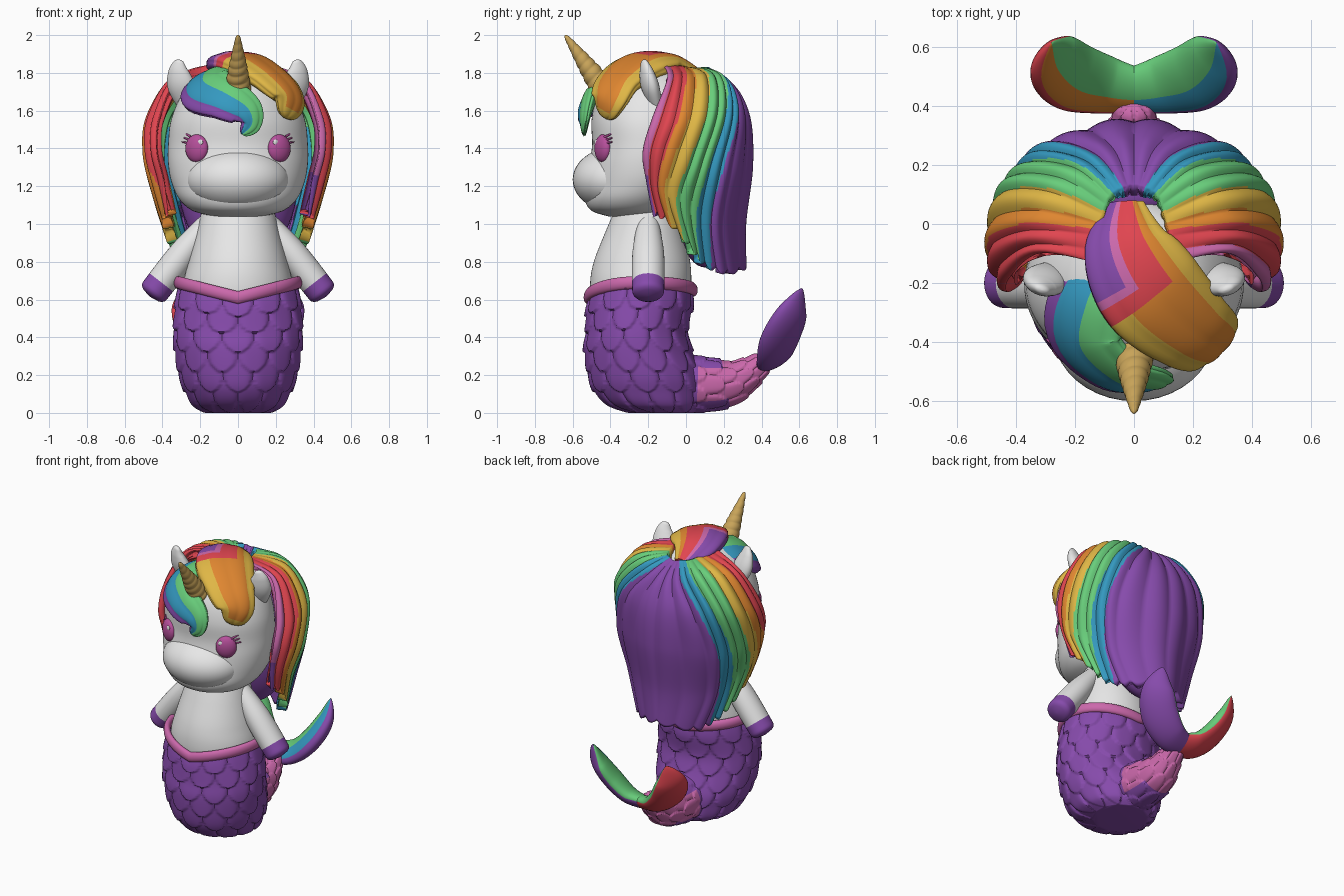
import bpy, bmesh, math
from mathutils import Vector

if "Cube" in bpy.data.objects:
    bpy.data.objects.remove(bpy.data.objects["Cube"])

COLOURS = {
    "white": (.8, .8, .8), "purple": (.24, .07, .41), "pink": (.6, .14, .41),
    "red": (.75, .06, .08), "orange": (.74, .24, .03), "yellow": (.74, .47, .06),
    "green": (.14, .62, .2), "blue": (.035, .32, .53), "gold": (.58, .37, .1),
    "magenta": (.47, .08, .33),
}
MATS = {}
for label, rgb in COLOURS.items():
    mat = bpy.data.materials.new(label)
    mat.use_nodes = True
    mat.diffuse_color = (*rgb, 1)
    mat.node_tree.nodes["Principled BSDF"].inputs["Base Color"].default_value = (*rgb, 1)
    MATS[label] = mat

TAU = 2 * math.pi
HEAD = Vector((0, -.2, 1.5))


def spline(pts, t):
    """Smooth curve through points, t from 0 to 1."""
    n = len(pts) - 1
    s = min(max(t, 0), 1) * n
    i = min(int(s), n - 1)
    f = s - i
    a, b, c, d = pts[max(i - 1, 0)], pts[i], pts[i + 1], pts[min(i + 2, n)]
    return b + ((c - a) + ((a * 2 - b * 5 + c * 4 - d) + ((b - c) * 3 + d - a) * f) * f) * (f / 2)


def grid(name, nu, nv, point, colour, wrap=True, cap=True, side=1):
    """Surface from point(u, v); colour is a name or a rule of (u, v)."""
    rule = colour if callable(colour) else (lambda u, v: colour)
    me = bpy.data.meshes.new(name)
    ob = bpy.data.objects.new(name, me)
    bpy.context.collection.objects.link(ob)
    slots = []

    def slot(u, v):
        label = rule(u, v)
        if label not in slots:
            slots.append(label)
            me.materials.append(MATS[label])
        return slots.index(label)

    bm = bmesh.new()
    cols = []
    for i in range(nu if wrap else nu + 1):
        col = []
        for j in range(nv + 1):
            p = point(i / nu, j / nv)
            col.append(bm.verts.new((p.x * side, p.y, max(p.z, 0))))
        cols.append(col)
    for i in range(nu):
        a, b = cols[i], cols[(i + 1) % len(cols)]
        for j in range(nv):
            face = bm.faces.new((a[j], b[j], b[j + 1], a[j + 1]))
            face.material_index = slot((i + .5) / nu, (j + .5) / nv)
    if cap:
        for j in (0, nv):
            face = bm.faces.new([c[j] for c in cols])
            face.material_index = slot(.75, j / nv)
    bmesh.ops.remove_doubles(bm, verts=bm.verts, dist=1e-5)
    bmesh.ops.recalc_face_normals(bm, faces=bm.faces)
    bm.to_mesh(me)
    bm.free()
    bpy.ops.object.select_all(action='DESELECT')
    ob.select_set(True)
    bpy.context.view_layer.objects.active = ob
    bpy.ops.object.shade_smooth_by_angle(angle=math.radians(55))
    return ob


def stack(name, rings, colour, nu=64, nv=48, bump=None, warp=None):
    """Stacked ellipses given as (z, centre y, half width, half depth)."""
    rings = [Vector(r) for r in rings]

    def point(u, v):
        z, cy, rx, ry = spline(rings, v)
        a = u * TAU
        b = bump(u, z) if bump else 0
        return Vector(((rx + b) * math.cos(a), cy + (ry + b) * math.sin(a),
                       warp(a, z) if warp else z))
    return grid(name, nu, nv, point, colour)


def sweep(name, path, colour, flat=1, normal=None, side=1, bump=None, nu=32, nv=40):
    """Rounded tube along (x, y, z, half width); a colour rule gets (across, up, along)."""
    path = [Vector(p) for p in path]

    def point(u, v):
        p = spline(path, v)
        t = (spline(path, v + .01) - spline(path, v - .01)).xyz.normalized()
        n = Vector(normal) if normal else p.xyz - HEAD
        lat = t.cross(n).normalized()
        up = lat.cross(t)
        w = max(p.w, .003)
        if v > .9:
            w *= math.sqrt(max(1 - ((v - .9) / .1) ** 2, .01))
        if bump:
            w += bump(u, v)
        return p.xyz + lat * (w * math.cos(u * TAU)) + up * (w * flat * math.sin(u * TAU))
    rule = colour
    if callable(colour):
        def rule(u, v):
            return colour(math.cos(u * TAU), math.sin(u * TAU), v)
    return grid(name, nu, nv, point, rule, side=side)


def scales(u, z, count=12, h=.11):
    """Height of overlapping fish scales, upper rows over lower ones."""
    for k in range(8, -3, -1):
        d = ((u * count + k * .5) % 1 - .5) * 2
        edge = k * h + h * (1 - math.sqrt(1 - d * d))
        if z > edge:
            return .02 * (1 - d ** 4) * (1 - min(1, (z - edge) / (1.7 * h))) - .006
    return 0


# Scaled lower body, with a waist that dips at the front
def waist(a):
    c = abs(math.cos(a))
    return .6 + .08 * c if math.sin(a) < 0 else .64 + .04 * c


stack("scaled_body", [(0, -.13, .17, .17), (.04, -.17, .235, .24), (.11, -.2, .275, .28),
                      (.2, -.22, .31, .295), (.35, -.255, .333, .28), (.46, -.26, .337, .268),
                      (.6, -.245, .325, .28), (.68, -.24, .315, .275)], "purple", 192, 110,
      bump=scales, warp=lambda a, z: z + (waist(a) - .68) * (z / .68) ** 3)


def rim(u, v):
    a, b = u * TAU, v * TAU
    r = .022 * math.cos(b)
    return Vector(((.318 + r) * math.cos(a), -.24 + (.28 + r) * math.sin(a),
                   waist(a) + .01 + .034 * math.sin(b)))


grid("waist_trim", 96, 16, rim, "pink", cap=False)

# Tail stalk curling back, then two fluke lobes
sweep("tail_stalk", [(0, -.1, .16, .16), (0, .1, .15, .145), (0, .23, .16, .12),
                     (0, .33, .21, .085), (0, .42, .28, .055)],
      lambda c, s, v: "pink" if v > (.2 if abs(s) < .6 else .46) else "purple",
      normal=(0, 0, 1), bump=lambda u, v: .7 * scales(u, .6 - v * .6, 8), nu=96, nv=120)


def fluke_rule(mid, outer):
    def rule(c, s, v):
        if s < -.2 or c > .85:
            return outer
        return mid if c > .25 else "green"
    return rule


for side, label, mid, outer in ((1, "left", "blue", "purple"), (-1, "right", "orange", "red")):
    sweep(label + "_fluke", [(-.03, .45, .27, .08), (.1, .47, .3, .105), (.21, .5, .4, .12),
                             (.275, .56, .53, .1), (.28, .615, .66, .015)],
          fluke_rule(mid, outer), flat=.5, normal=(-.6, -.45, .6), side=side)

# Torso and arms
stack("torso", [(.54, -.24, .29, .26), (.68, -.24, .29, .268), (.8, -.233, .262, .255),
                (.95, -.22, .222, .21), (1.1, -.2, .185, .165)], "white")
for side, label in ((1, "left"), (-1, "right")):
    sweep(label + "_arm", [(.15, -.2, 1.02, .05), (.29, -.2, .84, .078), (.465, -.2, .615, .078)],
          lambda c, s, v: "purple" if v > .8 else "white", flat=1.08, normal=(0, -1, 0), side=side)


# Head, muzzle, eyes with glints and lashes, and ears
def ball(name, colour, centre, size, turn=0, side=1):
    def point(u, v):
        r = max(math.sin(v * math.pi), .001)
        x, y = size[0] * r * math.cos(u * TAU), size[1] * r * math.sin(u * TAU)
        ct, st = math.cos(turn), math.sin(turn)
        return Vector(centre) + Vector((x * ct - y * st, x * st + y * ct,
                                        -size[2] * math.cos(v * math.pi)))
    return grid(name, 40, 28, point, colour, side=side)


stack("head", [(1.04, -.28, .13, .13), (1.07, -.28, .24, .22), (1.13, -.26, .31, .275),
               (1.22, -.225, .352, .302), (1.32, -.21, .37, .302), (1.42, -.2, .37, .297),
               (1.55, -.2, .355, .3), (1.68, -.19, .3, .28), (1.78, -.18, .215, .22),
               (1.84, -.17, .08, .1)], "white")
ball("muzzle", "white", (0, -.365, 1.235), (.275, .235, .175))
for side, label in ((1, "left"), (-1, "right")):
    ball(label + "_eye", "magenta", (.218, -.44, 1.4), (.066, .036, .074), .5, side)
    ball(label + "_eye_glint", "white", (.2, -.475, 1.432), (.016, .008, .016), .5, side)
    for k in range(3):
        sweep(f"{label}_lash_{k + 1}", [(.25, -.432, 1.425 + .018 * k, .007),
                                        (.298 - .01 * k, -.388, 1.435 + .022 * k, .004)],
              "magenta", side=side, nu=8, nv=8)
    sweep(label + "_ear", [(.26, -.16, 1.62, .055), (.3, -.19, 1.73, .075),
                           (.315, -.21, 1.81, .055), (.31, -.225, 1.87, .02)],
          "white", flat=.6, normal=(.35, -1, 0), side=side)

# Spiral horn
sweep("horn", [(0, -.42, 1.69, .068), (0, -.53, 1.845, .043), (0, -.64, 2, .01)], "gold",
      normal=(1, 0, 0), nv=90,
      bump=lambda u, v: (1 - v) * .008 * abs(math.sin((v * 9 + u) * math.pi)))

# Mane: guide strands from the front edge to the centre of the back, then mirrored
HALF = [
    [(.13, -.13, 1.85), (.32, -.1, 1.77), (.42, -.18, 1.56), (.43, -.23, 1.38), (.39, -.21, 1.22), (.37, -.18, 1.07)],
    [(.12, -.04, 1.84), (.34, -.02, 1.77), (.47, -.06, 1.56), (.485, -.12, 1.38), (.45, -.15, 1.2), (.4, -.11, 1.04)],
    [(.1, .03, 1.83), (.29, .11, 1.78), (.44, .11, 1.58), (.47, .03, 1.33), (.43, -.03, 1.12), (.36, .02, .9)],
    [(.08, .09, 1.83), (.2, .19, 1.77), (.36, .21, 1.58), (.41, .13, 1.3), (.36, .08, 1.04), (.29, .1, .8)],
    [(.04, .12, 1.83), (.12, .23, 1.74), (.25, .28, 1.57), (.32, .24, 1.3), (.29, .19, 1), (.21, .22, .76)],
    [(0, .13, 1.82), (0, .25, 1.72), (0, .33, 1.55), (0, .345, 1.3), (0, .315, 1), (0, .32, .79)],
]
GUIDES = [[Vector(p) for p in g] for g in HALF]
GUIDES += [[Vector((-p.x, p.y, p.z)) for p in g] for g in GUIDES[-2::-1]]


def mane_point(u, v):
    p = spline([spline(g, v) for g in GUIDES], u)
    wave = abs(math.sin(u * 20 * math.pi))
    out = Vector((p.x, p.y + .05, .7 * max(0, p.z - 1.35))).normalized()
    p += out * (.018 * wave * min(1, 4 * v, 2.2 - 2 * v))
    p.z -= .15 * wave * max(0, v - .8)
    return p


def mane_colour(u, v):
    s = 10 * min(u, 1 - u) * (.8 + .2 * v)
    red = 1
    if u < .5:
        if s < .4:
            return "purple" if v > .75 else "pink"
    else:
        red -= 1.6 * max(0, v - .5)
    bands = ((red, "red"), (1.3, "orange"), (1.75, "yellow"), (2.65, "green"), (3.3, "blue"))
    return next((label for limit, label in bands if s < limit), "purple")


mane = grid("mane", 200, 48, mane_point, mane_colour, wrap=False, cap=False)
if sum(f.normal.dot(f.center - Vector((0, -.05, 1.3))) for f in mane.data.polygons) < 0:
    mane.data.flip_normals()
shell = mane.modifiers.new("thickness", 'SOLIDIFY')
shell.thickness = .06
shell.offset = -1
ball("mane_core", "purple", (0, .1, 1.26), (.32, .18, .49))


# Forelocks sweeping over the forehead
def warm_lock(c, s, v):
    if v < .4 and c > -.4:
        return "purple" if c > .4 and v < .33 else "pink" if c > .2 and v < .35 else "red"
    return "yellow" if abs(c + .05) > .62 or v > .9 else "orange"


def cool_lock(c, s, v):
    return "purple" if c > .6 else "blue" if c > -.05 else "green"


def strands(u, v):
    return .008 * abs(math.sin(u * 8 * math.pi))


sweep("warm_forelock", [(-.03, .07, 1.79, .06), (-.02, -.08, 1.84, .15), (.06, -.23, 1.83, .18),
                        (.19, -.35, 1.75, .15), (.27, -.4, 1.66, .11), (.25, -.43, 1.56, .055)],
      warm_lock, flat=.4, bump=strands, nu=64)
sweep("cool_forelock", [(-.09, -.13, 1.78, .09), (-.15, -.26, 1.765, .14), (-.165, -.39, 1.71, .145),
                        (-.06, -.5, 1.66, .12), (.04, -.53, 1.6, .09),
                        (.065, -.54, 1.53, .055), (.02, -.54, 1.475, .02)],
      cool_lock, flat=.36, bump=strands, nu=64)
